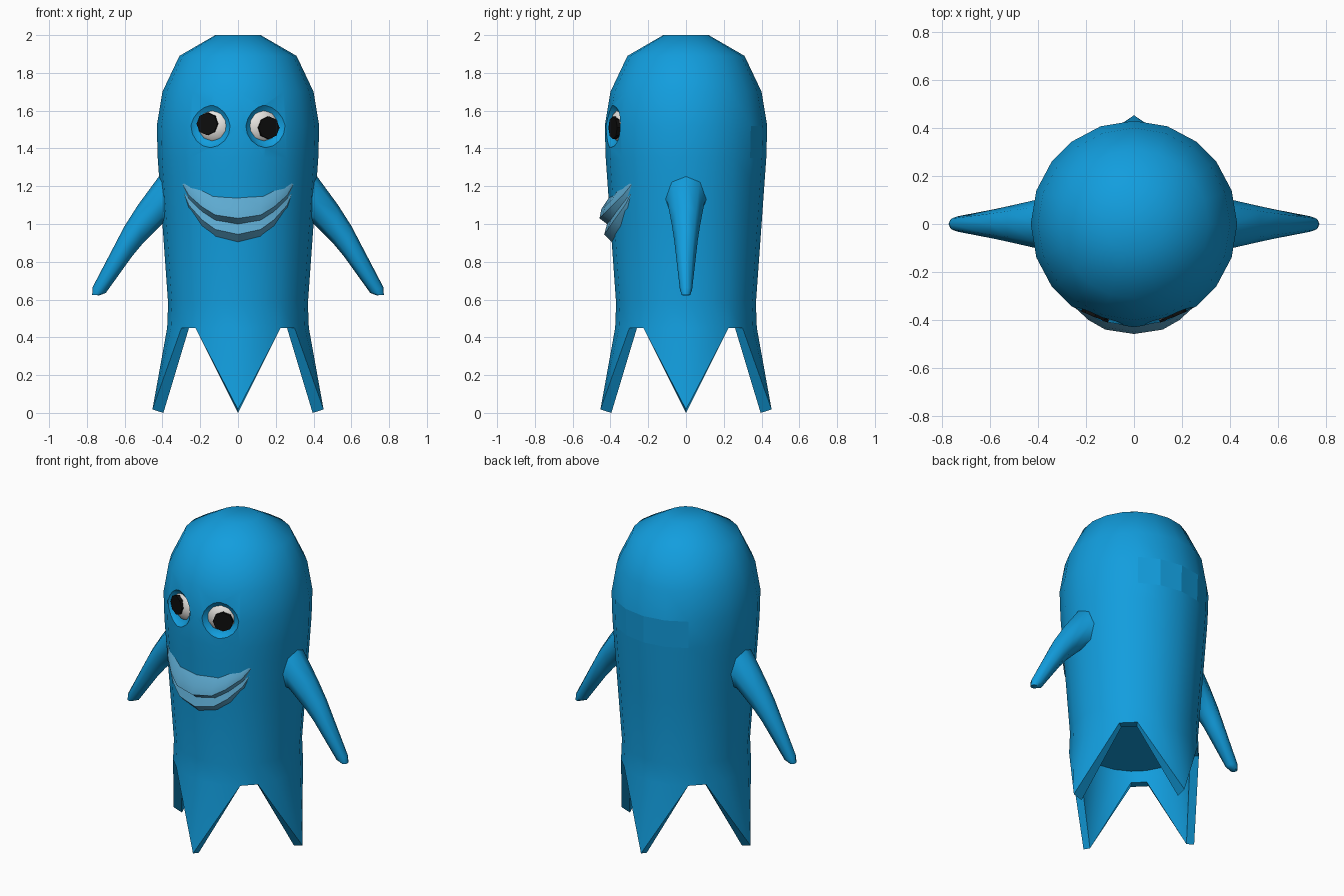
import bpy, bmesh
from math import sin, cos, sqrt, pi, radians
from mathutils import Vector

if "Cube" in bpy.data.objects:
    bpy.data.objects.remove(bpy.data.objects["Cube"])


def material(name, rgb):
    m = bpy.data.materials.new(name)
    m.diffuse_color = (*rgb, 1)
    m.use_nodes = True
    m.node_tree.nodes["Principled BSDF"].inputs["Base Color"].default_value = m.diffuse_color
    return m


BLUE = material("blue", (0.006, 0.34, 0.73))
LIP = material("pale_blue", (0.11, 0.40, 0.63))
WHITE = material("white", (0.8, 0.78, 0.75))
BLACK = material("black", (0.004, 0.004, 0.004))


def finish(bm, name, mat, angle=40):
    bmesh.ops.recalc_face_normals(bm, faces=bm.faces)
    me = bpy.data.meshes.new(name)
    bm.to_mesh(me)
    bm.free()
    ob = bpy.data.objects.new(name, me)
    bpy.context.collection.objects.link(ob)
    me.materials.append(mat)
    smooth(ob, angle)
    return ob


def smooth(ob, angle):
    bpy.ops.object.select_all(action='DESELECT')
    bpy.context.view_layer.objects.active = ob
    ob.select_set(True)
    bpy.ops.object.shade_smooth_by_angle(angle=radians(angle))


def bridge(bm, a, b, closed=True):
    n = len(a)
    for i in range(n if closed else n - 1):
        j = (i + 1) % n
        bm.faces.new((a[i], a[j], b[j], b[i]))


# Body: lathed dome with a hollow hem of four pointed flaps
ANGLES = [radians(q * 90 + a) for q in range(4) for a in (0, 19, 37, 53, 71)]
N = len(ANGLES)
PROFILE = [(0.12, 2.0), (0.31, 1.89), (0.40, 1.70), (0.43, 1.52), (0.425, 1.35),
           (0.418, 1.25), (0.40, 1.0), (0.37, 0.58), (0.375, 0.45)]
bm = bmesh.new()


def ring(r, z):
    return [bm.verts.new((r * cos(a), r * sin(a), z)) for a in ANGLES]


rings = [ring(r, z) for r, z in PROFILE]
for a, b in zip(rings, rings[1:]):
    bridge(bm, a, b)
bm.faces.new(rings[0])
outer, inner, ceiling = rings[-1], ring(0.325, 0.45), ring(0.315, 0.52)
bridge(bm, inner, ceiling)
bm.faces.new(ceiling)
for q in range(4):
    a = q * pi / 2
    tip_out = bm.verts.new((0.453 * cos(a), 0.453 * sin(a), 0.018))
    tip_in = bm.verts.new((0.395 * cos(a), 0.395 * sin(a), 0.0))
    ids = [(q * 5 + k) % N for k in (-2, -1, 0, 1, 2)]
    for i, j in zip(ids, ids[1:]):
        bm.faces.new((outer[i], outer[j], tip_out))
        bm.faces.new((inner[i], inner[j], tip_in))
    for i in (ids[0], ids[-1]):
        bm.faces.new((outer[i], inner[i], tip_in, tip_out))
    i, j = ids[-1], (ids[-1] + 1) % N
    bm.faces.new((outer[i], outer[j], inner[j], inner[i]))
body = finish(bm, "body", BLUE)


def face_blob(name, mat, azimuth, dist, z, radius, depth, seg=10, disc=False):
    """Flattened ball or disc facing outward from the head."""
    d = Vector((sin(azimuth), -cos(azimuth), 0))
    b = bmesh.new()
    if disc:
        bmesh.ops.create_cone(b, cap_ends=True, segments=seg, radius1=radius,
                              radius2=radius, depth=2 * depth)
    else:
        bmesh.ops.create_uvsphere(b, u_segments=seg, v_segments=8, radius=1)
        bmesh.ops.scale(b, vec=(radius, radius, depth), verts=b.verts)
    rot = d.to_track_quat('Z', 'Y').to_matrix()
    bmesh.ops.rotate(b, matrix=rot, verts=b.verts)
    bmesh.ops.translate(b, vec=d * dist + Vector((0, 0, z)), verts=b.verts)
    return finish(b, name, mat)


# Eyes set in shallow sockets
for side, name, pz in ((-1, "left", 1.53), (1, "right", 1.51)):
    az = side * radians(20.5)
    cutter = face_blob("socket_cutter", BLUE, az, 0.435, 1.52, 0.12, 0.06, 16)
    cutter.hide_render = True
    mod = body.modifiers.new("socket", 'BOOLEAN')
    mod.operation, mod.solver, mod.object = 'DIFFERENCE', 'EXACT', cutter
    bpy.context.view_layer.objects.active = body
    bpy.ops.object.modifier_apply(modifier=mod.name)
    bpy.data.objects.remove(cutter)
    face_blob(name + "_eye", WHITE, az, 0.357, 1.52, 0.1, 0.06)
    face_blob(name + "_pupil", BLACK, side * radians(23), 0.409, pz, 0.06, 0.012, 8, True)

# Flat-shaded panel on the back of the head
smooth(body, 35)
for p in body.data.polygons:
    if p.center.y > 0.36 and abs(p.center.x) < 0.25 and 1.36 < p.center.z < 1.51:
        p.use_smooth = False

# Arms: tapered eight-sided tubes (top x,z / bottom x,z / half depth)
ARM = [((0.34, 1.31), (0.34, 0.99), 0.13), ((0.42, 1.25), (0.40, 1.00), 0.10),
       ((0.53, 1.10), (0.51, 0.89), 0.075), ((0.60, 0.99), (0.56, 0.83), 0.062),
       ((0.77, 0.665), (0.70, 0.635), 0.032), ((0.772, 0.625), (0.735, 0.622), 0.022)]
for side, name in ((-1, "left_arm"), (1, "right_arm")):
    bm = bmesh.new()
    loops = []
    for t, b, w in ARM:
        loop = []
        for k in range(8):
            a = k * pi / 4
            f = (1 + cos(a)) / 2
            loop.append(bm.verts.new((side * (b[0] + (t[0] - b[0]) * f), w * sin(a),
                                      b[1] + (t[1] - b[1]) * f)))
        loops.append(loop)
    for a, b in zip(loops, loops[1:]):
        bridge(bm, a, b)
    bm.faces.new(loops[0])
    bm.faces.new(loops[-1])
    finish(bm, name, BLUE, 50)

# Lips: lofted grin (x, top z, bottom z, bulge), wrapped round the body
GRIN = [(0, 1.155, 0.905, 1), (0.12, 1.16, 0.935, 1), (0.19, 1.19, 0.99, 0.8),
        (0.26, 1.228, 1.075, 0.5), (0.32, 1.275, 1.235, 0.1)]
# Lip section: fraction from top to bottom, outward push
SECTION = [(0.05, -0.06), (0, -0.005), (0.3, 0.045), (0.5, 0.055), (0.62, 0.015),
           (0.84, 0.03), (1, -0.01), (0.95, -0.06)]
stations = [(-x, t, b, s) for x, t, b, s in GRIN[:0:-1]] + GRIN
bm = bmesh.new()
loops = []
for x, t, b, s in stations:
    y = sqrt(0.403 ** 2 - x * x)
    loops.append([bm.verts.new((x, -(y + (p * s if p > 0 else p)), t + (b - t) * f))
                  for f, p in SECTION])
for a, b in zip(loops, loops[1:]):
    bridge(bm, a, b)
bm.faces.new(loops[0])
bm.faces.new(loops[-1])
finish(bm, "lips", LIP, 30)
